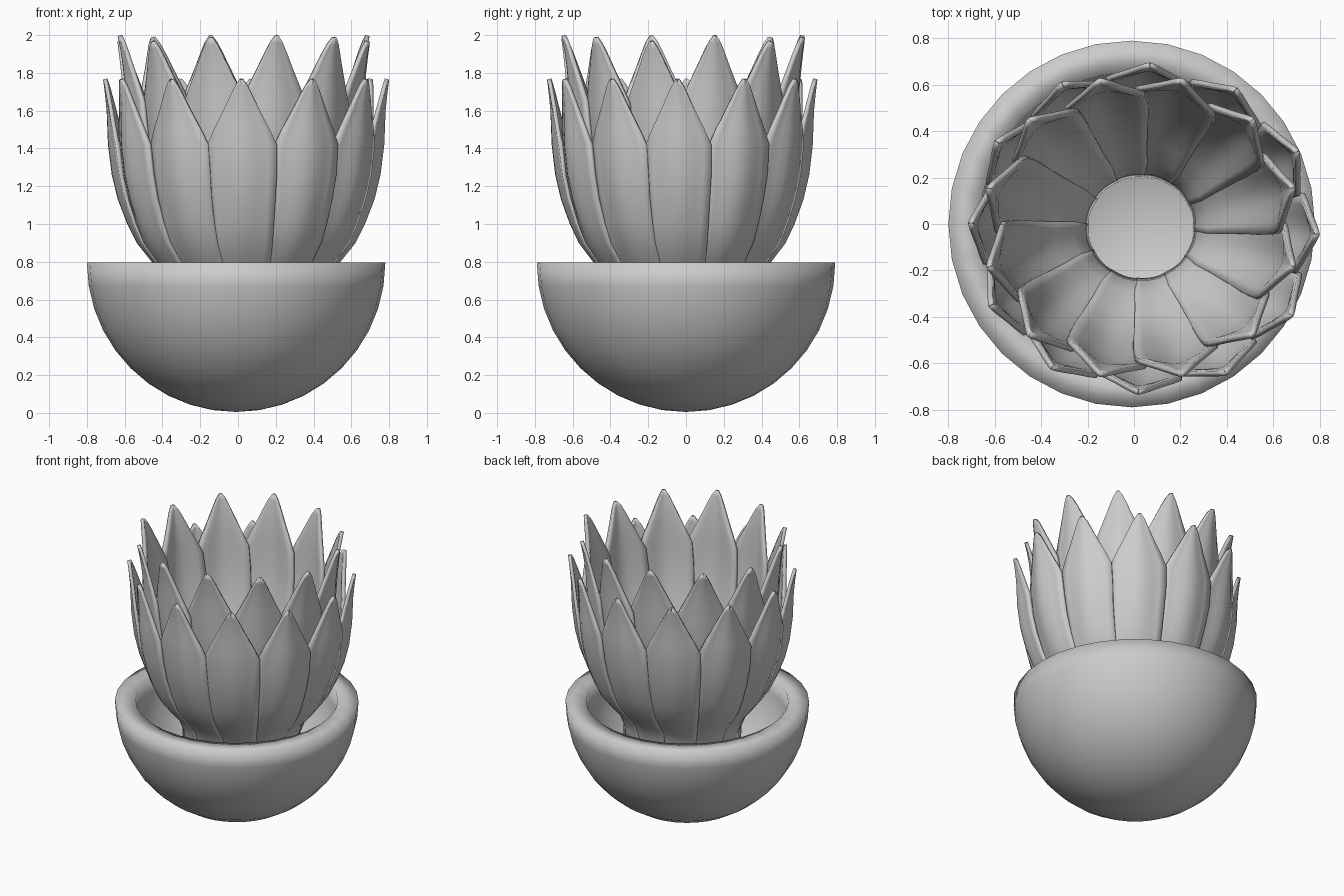
import bpy
from math import pi, cos, sin, radians

cube = bpy.data.objects.get("Cube")
if cube:
    bpy.data.objects.remove(cube)

grey = bpy.data.materials.new("Matte grey")
grey.use_nodes = True
grey.diffuse_color = (0.6, 0.6, 0.6, 1)
grey.node_tree.nodes["Principled BSDF"].inputs["Base Color"].default_value = (0.6, 0.6, 0.6, 1)


def make_object(name, verts, faces, location=(0, 0, 0)):
    mesh = bpy.data.meshes.new(name)
    mesh.from_pydata(verts, [], faces)
    mesh.materials.append(grey)
    mesh.shade_smooth()
    obj = bpy.data.objects.new(name, mesh)
    bpy.context.collection.objects.link(obj)
    obj.location = location
    return obj


def bowl(outer=0.79, inner=0.655, segments=32, rows=10):
    """Thick hemisphere with a flat rim, turned from a profile."""
    steps = [i / rows * pi / 2 for i in range(1, rows + 1)]
    profile = [(outer * sin(a), outer * (1 - cos(a))) for a in steps]
    profile += [(inner * sin(a), outer - inner * cos(a)) for a in reversed(steps)]
    verts = [(r * cos(2 * pi * s / segments), r * sin(2 * pi * s / segments), z)
             for r, z in profile for s in range(segments)]
    faces = []
    for p in range(len(profile) - 1):
        for s in range(segments):
            t = (s + 1) % segments
            a, b = p * segments, (p + 1) * segments
            faces.append((a + s, a + t, b + t, b + s))
    # Close both poles with fans
    last = (len(profile) - 1) * segments
    verts += [(0, 0, 0), (0, 0, outer - inner)]
    bottom, floor = len(verts) - 2, len(verts) - 1
    for s in range(segments):
        t = (s + 1) % segments
        faces.append((bottom, t, s))
        faces.append((floor, last + s, last + t))
    return make_object("bowl", verts, faces, (-0.01, 0, 0.005))


def petal(name, profile, angle, centre, twist, cup, flatten, columns=8):
    """One pointed leaf; profile rows are height, radius, half width."""
    verts, faces = [], []
    for z, r, half in profile:
        # Nearly flat at the root, rounder towards the shoulders
        share = half / 0.18 * min(1, max(0.15, (z - 0.6) / 0.5))
        for c in range(columns + 1):
            u = 2 * c / columns - 1
            # Rounded midrib in the middle, edges slightly curled back out
            bend = cup * (0.5 * cos(1.15 * pi * u) - 0.5)
            rad = r + share * (twist * u + bend)
            a = angle + half * u / r
            verts.append((rad * cos(a), flatten * rad * sin(a), z))
    n = columns + 1
    for row in range(len(profile) - 1):
        for c in range(columns):
            i = row * n + c
            faces.append((i, i + 1, i + n + 1, i + n))
    obj = make_object(name, verts, faces, centre)
    thick = obj.modifiers.new("thickness", 'SOLIDIFY')
    thick.thickness = 0.022
    thick.offset = -1
    return obj


outer_profile = [
    (0.28, 0.385, 0.125), (0.62, 0.39, 0.125), (0.72, 0.43, 0.14), (0.80, 0.50, 0.15),
    (0.90, 0.58, 0.165), (1.00, 0.63, 0.175), (1.13, 0.68, 0.185), (1.26, 0.712, 0.195),
    (1.42, 0.732, 0.195), (1.50, 0.735, 0.155), (1.60, 0.739, 0.10),
    (1.68, 0.747, 0.06), (1.73, 0.753, 0.034), (1.765, 0.758, 0.008)]
inner_profile = [
    (0.22, 0.25, 0.085), (0.60, 0.26, 0.085), (0.70, 0.31, 0.11), (0.80, 0.39, 0.13),
    (0.95, 0.49, 0.16), (1.10, 0.55, 0.18), (1.30, 0.61, 0.195), (1.50, 0.635, 0.195),
    (1.64, 0.645, 0.185), (1.72, 0.65, 0.145), (1.82, 0.66, 0.095),
    (1.90, 0.672, 0.058), (1.95, 0.682, 0.033), (1.985, 0.69, 0.008)]

bowl()
for k in range(12):
    petal(f"outer_petal_{k + 1}", outer_profile, radians(30 * k - 2),
          (0.043, -0.02, 0), 0.01, 0.03, 0.945)
    # Inner tips alternate slightly in height
    lift = 0.01 if k % 3 == 0 else -0.02 * (k % 2)
    raised = [(z + lift * (z > 1.6), r, h) for z, r, h in inner_profile]
    petal(f"inner_petal_{k + 1}", raised, radians(30 * k + 15),
          (0.03, -0.015, 0), 0.012, 0.026, 0.965)
